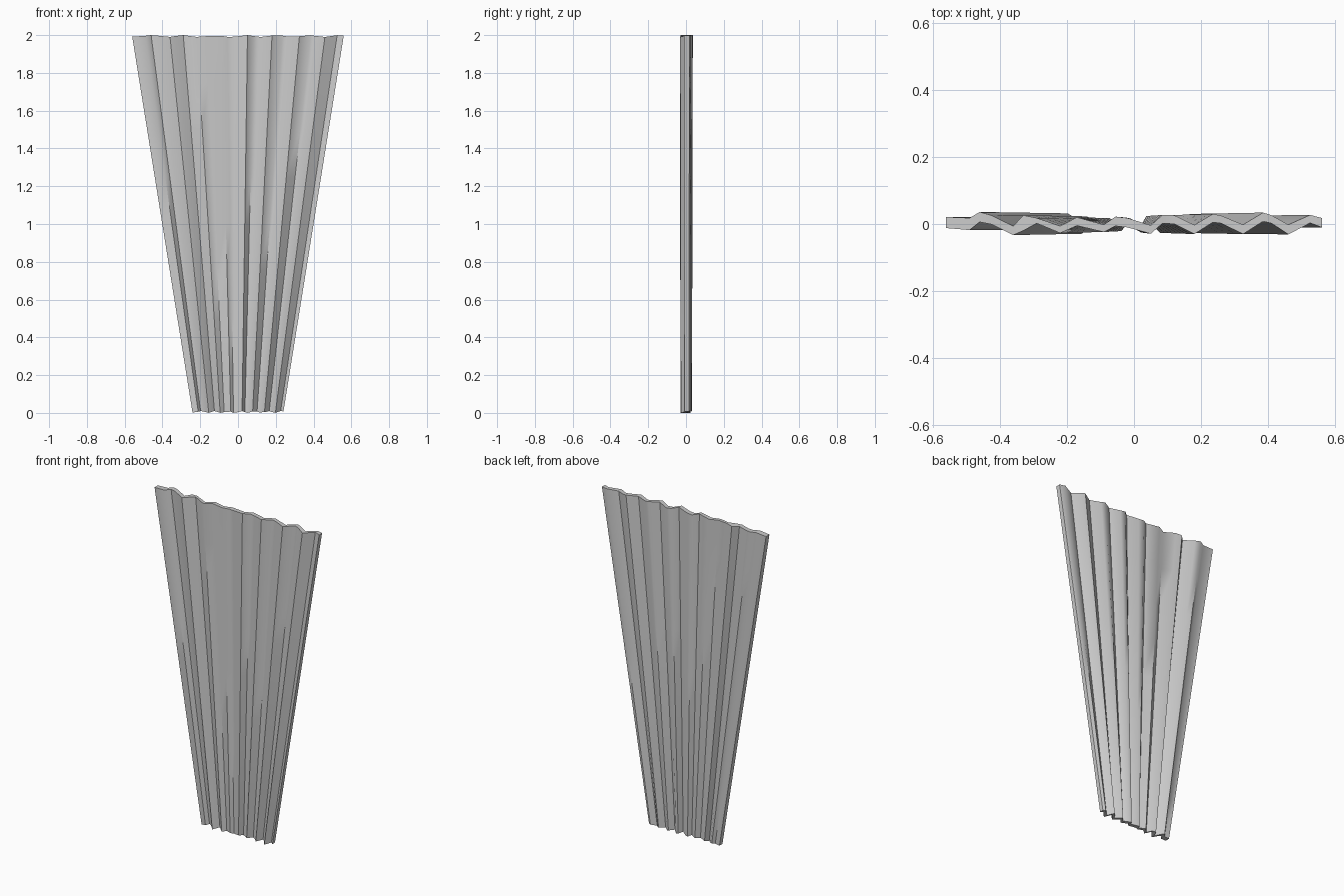
import bpy, bmesh, math

if "Cube" in bpy.data.objects:
    bpy.data.objects.remove(bpy.data.objects["Cube"])

# Fold cross-section at the top edge: x, back y, front y
PROFILE = [
    (-0.56, 0.021, -0.012), (-0.49, 0.018, -0.018), (-0.46, 0.036, 0.006),
    (-0.425, 0.026, -0.001), (-0.36, -0.006, -0.033), (-0.33, 0.026, -0.020),
    (-0.29, 0.018, 0.002), (-0.22, -0.006, -0.027), (-0.17, 0.020, -0.005),
    (-0.09, -0.002, -0.024), (-0.055, 0.022, -0.006), (-0.02, 0.018, -0.010),
    (0.05, -0.004, -0.029), (0.085, 0.027, 0.002), (0.12, 0.026, 0.000),
    (0.18, -0.003, -0.030), (0.235, 0.030, 0.005), (0.26, 0.025, 0.002),
    (0.325, -0.002, -0.030), (0.385, 0.034, 0.008), (0.41, 0.026, 0.002),
    (0.46, -0.002, -0.031), (0.525, 0.027, 0.003), (0.56, 0.018, -0.010),
]
ROWS = 8
TAPER = 0.43      # bottom width relative to the top
DEPTH = 0.88      # bottom fold depth relative to the top

bm = bmesh.new()
rows = []
for r in range(ROWS + 1):
    t = r / ROWS
    back, front = [], []
    for x, yb, yf in PROFILE:
        sx = TAPER + (1 - TAPER) * t
        sy = DEPTH + (1 - DEPTH) * t
        # slightly uneven hems at both ends
        wave = 0.005 * math.sin(x * 38)
        z = (0.005 + wave) * (1 - t) + (1.995 + wave) * t
        back.append(bm.verts.new((x * sx, yb * sy, z)))
        front.append(bm.verts.new((x * sx, yf * sy, z)))
    rows.append(front + back[::-1])

# Closed loop walls between rows
n = len(rows[0])
for a, b in zip(rows, rows[1:]):
    for i in range(n):
        j = (i + 1) % n
        bm.faces.new((a[i], a[j], b[j], b[i]))
# Top and bottom hems
for row in (rows[0], rows[-1]):
    for i in range(n // 2 - 1):
        bm.faces.new((row[i], row[i + 1], row[n - 2 - i], row[n - 1 - i]))
bmesh.ops.recalc_face_normals(bm, faces=bm.faces)

mesh = bpy.data.meshes.new("pleated_curtain")
bm.to_mesh(mesh)
bm.free()
curtain = bpy.data.objects.new("pleated_curtain", mesh)
bpy.context.collection.objects.link(curtain)
bpy.context.view_layer.objects.active = curtain
curtain.select_set(True)
bpy.ops.object.shade_smooth_by_angle(angle=math.radians(50))
